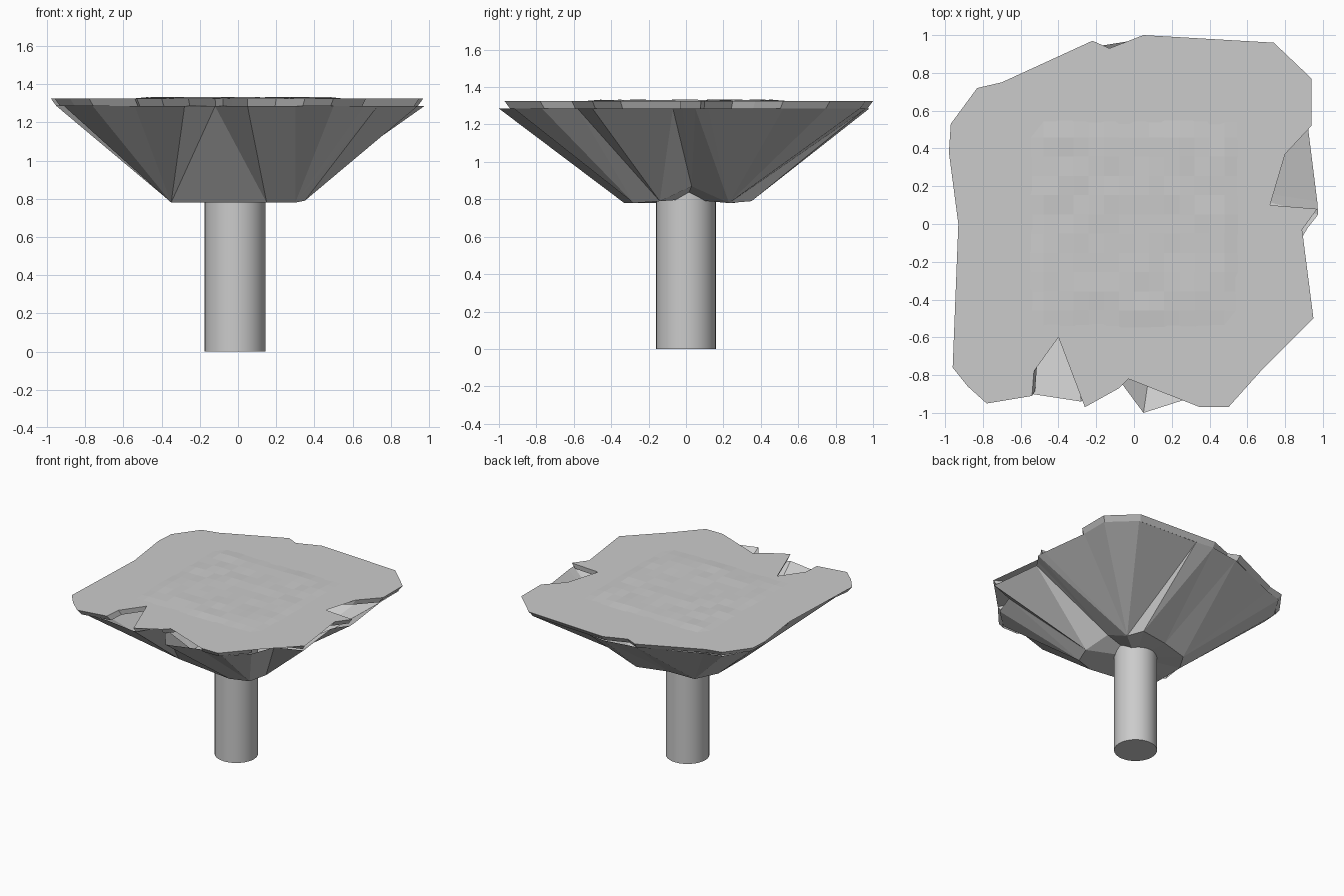
import bpy, bmesh, random
from mathutils import Vector

random.seed(4)


def make_object(name, bm):
    bmesh.ops.recalc_face_normals(bm, faces=bm.faces)
    mesh = bpy.data.meshes.new(name)
    bm.to_mesh(mesh)
    bm.free()
    ob = bpy.data.objects.new(name, mesh)
    bpy.context.collection.objects.link(ob)
    return ob


# Trunk
bpy.ops.mesh.primitive_cylinder_add(vertices=32, radius=0.16, depth=0.9,
                                    location=(-0.015, 0, 0.45))
bpy.context.object.name = "trunk"
bpy.ops.object.shade_smooth_by_angle()

# Crown underside: each root corner fans out to its run of rim points
fans = [
    ((-0.35, -0.26, 0.78), [(-0.91, -0.72), (-0.76, -0.9), (-0.54, -0.9), (-0.28, -0.94), (-0.12, -0.77)]),
    ((0.15, -0.33, 0.78), [(0.05, -1.0)]),
    ((0.30, -0.28, 0.78), [(0.3, -0.92), (0.5, -0.92), (0.66, -0.77), (0.73, -0.58)]),
    ((0.35, -0.14, 0.79), [(0.94, -0.5), (0.89, -0.07)]),
    ((0.28, 0.03, 0.87), [(0.92, -0.02), (0.975, 0.05)]),
    ((0.26, 0.23, 0.78), [(0.97, 0.12), (0.92, 0.52), (0.92, 0.75), (0.73, 0.93), (0.2, 0.96)]),
    ((0.20, 0.35, 0.79), [(0.05, 0.98)]),
    ((-0.05, 0.30, 0.80), [(-0.2, 0.94)]),
    ((-0.26, 0.26, 0.78), [(-0.68, 0.74), (-0.82, 0.7), (-0.94, 0.5)]),
    ((-0.36, 0.10, 0.79), [(-0.95, 0.38), (-0.76, 0.19), (-0.85, 0.06)]),
    ((-0.35, -0.08, 0.78), [(-0.86, -0.05)]),
]
bm = bmesh.new()
roots, chain = [], []
for root, rim in fans:
    r = bm.verts.new(root)
    roots.append(r)
    chain += [(bm.verts.new((x, y, 1.285)), r) for x, y in rim]
for (a, ra), (b, rb) in zip(chain, chain[1:] + chain[:1]):
    if ra is rb:
        bm.faces.new((a, ra, b))
    else:
        bm.faces.new((a, ra, rb))
        bm.faces.new((a, rb, b))
centre = bm.verts.new((-0.015, 0, 0.80))
for a, b in zip(roots, roots[1:] + roots[:1]):
    bm.faces.new((a, b, centre))
make_object("crown_underside", bm)

# Crown top: ragged outline with a short bevelled rim
outline = [
    (-0.96, -0.76), (-0.88, -0.86), (-0.78, -0.95), (-0.54, -0.91), (-0.53, -0.78),
    (-0.4, -0.6), (-0.26, -0.97), (-0.12, -0.72), (-0.08, -0.87), (-0.03, -0.82),
    (0.05, -0.7), (0.2, -0.7), (0.35, -0.97), (0.5, -0.97), (0.67, -0.78),
    (0.58, -0.61), (0.95, -0.5), (0.68, -0.35), (0.65, -0.2), (0.72, -0.03),
    (0.89, -0.03), (0.97, 0.08), (0.72, 0.1), (0.58, 0.25), (0.8, 0.37),
    (0.94, 0.52), (0.94, 0.77), (0.74, 0.96), (0.05, 1.0), (-0.13, 0.93),
    (-0.22, 0.97), (-0.7, 0.75), (-0.83, 0.72), (-0.97, 0.53), (-0.98, 0.38),
    (-0.76, 0.16), (-0.82, 0.08), (-0.93, 0.0), (-0.86, -0.04),
]
bm = bmesh.new()
top = [bm.verts.new((x, y, 1.325)) for x, y in outline]
low = [bm.verts.new((x * 0.97, y * 0.97, 1.285)) for x, y in outline]
for i in range(len(top)):
    j = (i + 1) % len(top)
    bm.faces.new((low[i], low[j], top[j], top[i]))
face = bm.faces.new(top)
bmesh.ops.triangulate(bm, faces=[face])
make_object("crown_top", bm)

# Faint uneven patches on the crown top
bm = bmesh.new()
bmesh.ops.create_grid(bm, x_segments=14, y_segments=11, size=0.56)
for v in bm.verts:
    edge = max(abs(v.co.x), abs(v.co.y)) > 0.55
    v.co.z = 1.324 if edge else 1.327 + random.random() * 0.006
make_object("crown_patches", bm)
